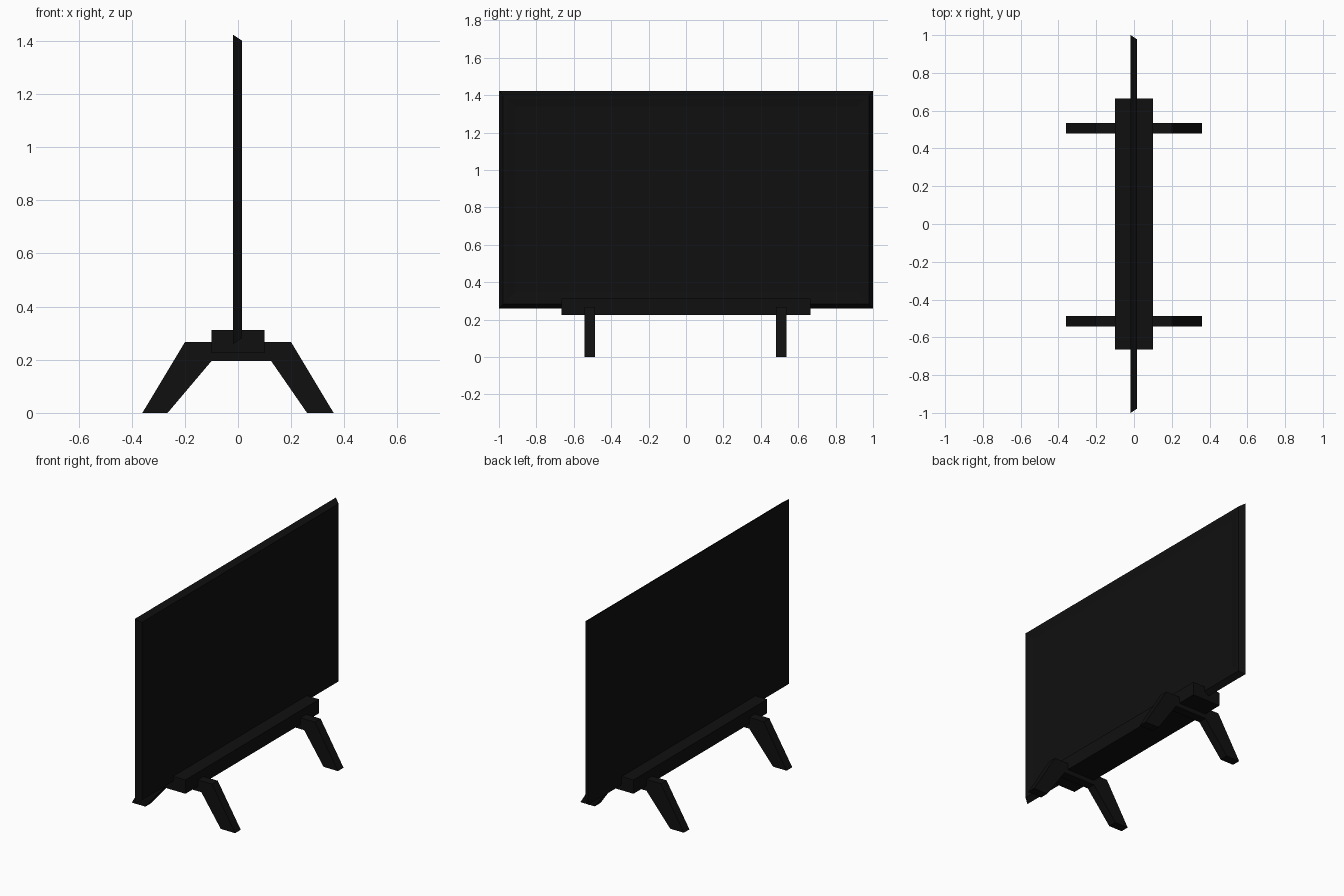
import bpy
import bmesh

cube = bpy.data.objects.get("Cube")
if cube:
    bpy.data.objects.remove(cube, do_unlink=True)


def make_material(name, colour):
    mat = bpy.data.materials.new(name)
    mat.use_nodes = True
    mat.diffuse_color = colour
    mat.node_tree.nodes["Principled BSDF"].inputs["Base Color"].default_value = colour
    return mat


black = make_material("matte black", (0.005, 0.005, 0.005, 1))


def finish(name, bm):
    bmesh.ops.recalc_face_normals(bm, faces=bm.faces)
    mesh = bpy.data.meshes.new(name)
    bm.to_mesh(mesh)
    bm.free()
    mesh.materials.append(black)
    obj = bpy.data.objects.new(name, mesh)
    bpy.context.collection.objects.link(obj)
    return obj


def lofted_panel(name, half_y, bottom, top, steps):
    """Join rectangles facing x; each step is (x, inset from the outline)."""
    bm = bmesh.new()
    rings = []
    for x, inset in steps:
        y, lo, hi = half_y - inset, bottom + inset, top - inset
        rings.append([bm.verts.new((x, a, b))
                      for a, b in ((-y, lo), (y, lo), (y, hi), (-y, hi))])
    for a, b in zip(rings, rings[1:]):
        for i in range(4):
            j = (i + 1) % 4
            bm.faces.new((a[i], a[j], b[j], b[i]))
    bm.faces.new(rings[0])
    bm.faces.new(rings[-1])
    return finish(name, bm)


def extruded_profile(name, points, y0, y1):
    """Extrude an x-z outline from y0 to y1."""
    bm = bmesh.new()
    face = bm.faces.new([bm.verts.new((x, y0, z)) for x, z in points])
    moved = bmesh.ops.extrude_face_region(bm, geom=[face])["geom"]
    verts = [v for v in moved if isinstance(v, bmesh.types.BMVert)]
    bmesh.ops.translate(bm, verts=verts, vec=(0, y1 - y0, 0))
    return finish(name, bm)


# Screen: flat back, chamfered edge, raised rim and shallow recessed display
lofted_panel("screen", 1.0, 0.26, 1.423,
             [(-0.018, 0), (0.015, 0.022), (0.015, 0.045), (0.008, 0.085)])

# Bar that holds the screen
extruded_profile("base_bar",
                 [(-0.1, 0.225), (0.1, 0.225), (0.1, 0.312), (-0.1, 0.312)],
                 -0.665, 0.665)

# Splayed legs
leg = [(-0.36, 0), (-0.265, 0), (-0.1, 0.195), (0.125, 0.195),
       (0.26, 0), (0.36, 0), (0.2, 0.266), (-0.2, 0.266)]
for name, y in (("front_leg", -0.515), ("back_leg", 0.508)):
    extruded_profile(name, leg, y - 0.028, y + 0.028)
